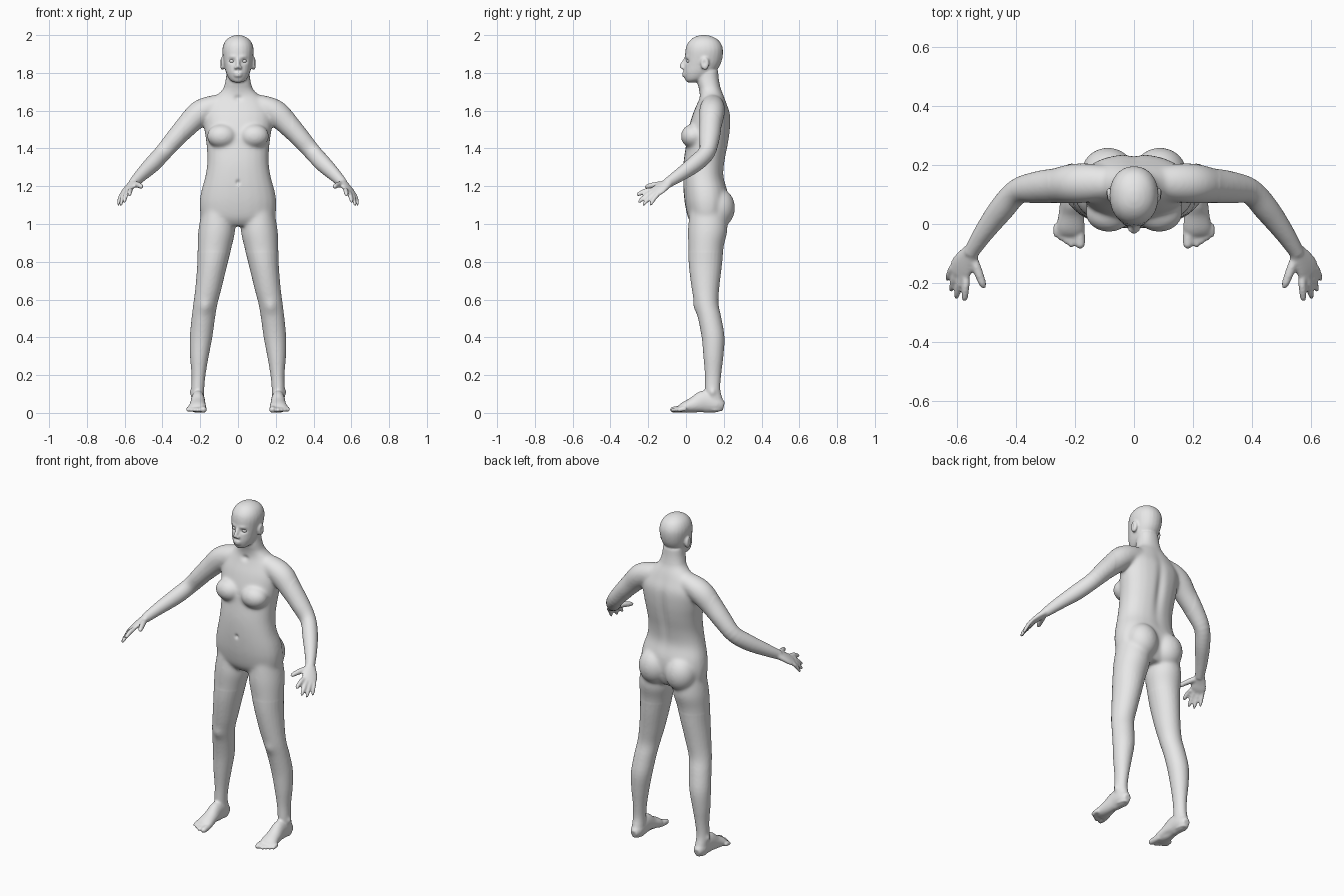
import bpy
import bmesh
from math import cos, sin, pi, exp
from mathutils import Vector, Matrix

cube = bpy.data.objects.get("Cube")
if cube:
    bpy.data.objects.remove(cube, do_unlink=True)

SIDES = 24
VOXEL = 0.006

skin = bpy.data.materials.new("skin_grey")
skin.use_nodes = True
skin.diffuse_color = (0.8, 0.8, 0.8, 1)
skin.node_tree.nodes["Principled BSDF"].inputs["Base Color"].default_value = skin.diffuse_color


def smooth_rows(rows, steps=4):
    """Catmull-Rom interpolation between the rows of a section table."""
    rows = [Vector(row) for row in rows]
    out = []
    for i in range(len(rows) - 1):
        before, a = rows[max(i - 1, 0)], rows[i]
        b, after = rows[i + 1], rows[min(i + 2, len(rows) - 1)]
        for s in range(steps):
            t = s / steps
            out.append(0.5 * (2 * a + (b - before) * t
                              + (2 * before - 5 * a + 4 * b - after) * t ** 2
                              + (3 * a - before - 3 * b + after) * t ** 3))
    return out + [rows[-1]]


def skin_rings(bm, rings, power=2.0):
    """Bridge rings given as (centre, side vector, depth vector)."""
    def bend(value):
        return abs(value) ** (2 / power) * (1 if value > 0 else -1)
    loops = []
    for centre, side, depth in rings:
        angles = [2 * pi * k / SIDES for k in range(SIDES)]
        loops.append([bm.verts.new(centre + side * bend(cos(a)) + depth * bend(sin(a)))
                      for a in angles])
    for low, high in zip(loops, loops[1:]):
        for k in range(SIDES):
            n = (k + 1) % SIDES
            bm.faces.new((low[k], low[n], high[n], high[k]))
    bm.faces.new(loops[0][::-1])
    bm.faces.new(loops[-1])


def stack(bm, rows, power=2.0):
    """Level sections: height, x from, x to, y front, y back."""
    rings = []
    for z, xa, xb, ya, yb in smooth_rows(rows):
        rings.append((Vector(((xa + xb) / 2, (ya + yb) / 2, z)),
                      Vector(((xb - xa) / 2, 0, 0)), Vector((0, (yb - ya) / 2, 0))))
    skin_rings(bm, rings, power)


def centred(rows):
    return [(z, -half, half, front, back) for z, half, front, back in rows]


def tube(bm, rows, side):
    """Sections across a path: x, y, z, side radius, depth radius."""
    rows = smooth_rows(rows)
    points = [Vector(row[:3]) for row in rows]
    rings = []
    for i, row in enumerate(rows):
        along = (points[min(i + 1, len(points) - 1)] - points[max(i - 1, 0)]).normalized()
        u = Vector(side)
        u = (u - along * u.dot(along)).normalized()
        rings.append((points[i], u * row[3], along.cross(u) * row[4]))
    skin_rings(bm, rings)


def digit(bm, base, tip, radius, lift=0.0):
    """Finger or toe with a slight arch and a rounded end."""
    base, tip = Vector(base), Vector(tip)
    rows = []
    for t, r in ((0, 1), (0.4, 1.05), (0.75, 0.95), (0.92, 0.75), (1, 0.35)):
        p = base.lerp(tip, t) + Vector((0, 0, lift * sin(pi * t)))
        rows.append((*p, radius * r, radius * r))
    tube(bm, rows, (1, 0, 0.3))


def ball(bm, centre, radii):
    matrix = Matrix.Translation(centre) @ Matrix.Diagonal((*radii, 1))
    bmesh.ops.create_uvsphere(bm, u_segments=24, v_segments=16, radius=1, matrix=matrix)


def finish(name, mesh):
    obj = bpy.data.objects.new(name, mesh)
    bpy.context.collection.objects.link(obj)
    mesh.materials.clear()
    mesh.materials.append(skin)
    mesh.polygons.foreach_set("use_smooth", [True] * len(mesh.polygons))
    return obj


bm = bmesh.new()

# Leg
stack(bm, [(1.08, .03, .19, .02, .21), (.97, .015, .21, .01, .22), (.88, .033, .214, .012, .2),
           (.78, .058, .216, .015, .19), (.66, .087, .226, .03, .176),
           (.58, .108, .236, .045, .172), (.5, .122, .246, .064, .188),
           (.4, .136, .255, .083, .204), (.3, .155, .254, .092, .198),
           (.2, .172, .246, .1, .186), (.12, .179, .247, .1, .182),
           (.05, .178, .246, .1, .2), (.01, .185, .24, .11, .195)])

# Foot and toes
tube(bm, [(.212, .2, .035, .02, .022), (.212, .165, .045, .035, .045), (.212, .1, .06, .037, .06),
          (.213, .04, .042, .042, .042), (.215, -.01, .029, .048, .029),
          (.219, -.035, .02, .044, .018)], (1, 0, 0))
digit(bm, (.188, .0, .022), (.181, -.084, .016), .018)
for i in range(4):
    x = .21 + .017 * i
    digit(bm, (x, .0, .02), (x + .003, -.08 + .012 * i, .012), .012, .004)

# Arm
tube(bm, [(.05, .14, 1.64, .05, .05), (.14, .14, 1.62, .06, .065), (.205, .137, 1.585, .068, .068),
          (.265, .13, 1.525, .06, .06), (.33, .124, 1.455, .052, .054),
          (.395, .11, 1.38, .046, .044), (.45, .05, 1.32, .045, .043),
          (.51, -.03, 1.262, .036, .034), (.555, -.1, 1.215, .027, .025)], (0, 0, 1))

# Palm, fingers and thumb
across = Vector((.74, .58, -.37)).normalized()
knuckles = Vector((.594, -.167, 1.169))
tube(bm, [(.545, -.085, 1.225, .026, .024), (.57, -.12, 1.2, .038, .019),
          (.586, -.148, 1.18, .044, .016), (.596, -.172, 1.167, .041, .011)], across)
tips = [(.575, -.262, 1.15), (.604, -.253, 1.112), (.622, -.228, 1.098), (.634, -.19, 1.098)]
for i, tip in enumerate(tips):
    digit(bm, knuckles + across * (-.034 + .0225 * i), tip, .0125 - .0006 * i, .006)
digit(bm, (.55, -.105, 1.212), (.508, -.218, 1.195), .015, .004)

# Breast, buttock, ear and nostril
ball(bm, (.085, .037, 1.465), (.08, .065, .064))
ball(bm, (.088, .172, 1.085), (.092, .088, .105))
ball(bm, (.083, .1, 1.85), (.014, .023, .035))
ball(bm, (.011, -.017, 1.828), (.01, .012, .009))

# Copy the side parts to the other half
copy = bmesh.ops.duplicate(bm, geom=bm.verts[:] + bm.edges[:] + bm.faces[:])["geom"]
bmesh.ops.scale(bm, vec=(-1, 1, 1), verts=[v for v in copy if isinstance(v, bmesh.types.BMVert)])

# Torso and neck
stack(bm, centred([(.99, .12, .04, .19), (1.03, .19, .012, .212), (1.1, .204, -.005, .225),
                   (1.17, .196, -.013, .222), (1.25, .174, -.016, .2), (1.33, .163, -.013, .206),
                   (1.42, .167, .0, .224), (1.5, .178, .012, .235), (1.58, .182, .035, .235),
                   (1.64, .155, .06, .215), (1.68, .115, .072, .2), (1.715, .08, .068, .185),
                   (1.76, .066, .058, .175), (1.81, .06, .06, .17)]), 2.25)

# Head
stack(bm, centred([(1.75, .022, .005, .05), (1.765, .045, -.005, .1), (1.8, .063, -.013, .15),
                   (1.84, .073, -.01, .18), (1.88, .08, -.006, .193), (1.92, .083, -.003, .196),
                   (1.95, .077, .005, .188), (1.975, .062, .024, .17), (1.992, .038, .05, .14),
                   (2, .012, .08, .11)]), 2.15)

# Nose and lips
tube(bm, [(0, .003, 1.885, .008, .008), (0, -.01, 1.86, .009, .01), (0, -.024, 1.836, .011, .012),
          (0, -.024, 1.825, .006, .006)], (1, 0, 0))
ball(bm, (0, -.012, 1.798), (.024, .009, .006))
ball(bm, (0, -.011, 1.785), (.021, .009, .007))

# Fuse every part into one skin
bmesh.ops.recalc_face_normals(bm, faces=bm.faces)
draft = bpy.data.meshes.new("body_parts")
bm.to_mesh(draft)
bm.free()
helper = bpy.data.objects.new("body_parts", draft)
bpy.context.collection.objects.link(helper)
remesh = helper.modifiers.new("Fuse", "REMESH")
remesh.mode = "VOXEL"
remesh.voxel_size = VOXEL
graph = bpy.context.evaluated_depsgraph_get()
mesh = bpy.data.meshes.new_from_object(helper.evaluated_get(graph))
bpy.data.objects.remove(helper, do_unlink=True)
bpy.data.meshes.remove(draft)

# Soften the skin, most of all where limbs meet the trunk
bm = bmesh.new()
bm.from_mesh(mesh)
trunk = [v for v in bm.verts if .85 < v.co.z < 1.73 and abs(v.co.x) < .29]
for verts, rounds in ((bm.verts[:], 3), (trunk, 18)):
    for _ in range(rounds):
        bmesh.ops.smooth_vert(bm, verts=verts, factor=0.5, use_axis_x=True,
                              use_axis_y=True, use_axis_z=True)

# Sculpted dents and bumps: centre, reach, push
strokes = {
    "eye_socket": ((.032, .0, 1.862), (.017, .03, .011), (0, .012, 0)),
    "brow": ((.03, .0, 1.886), (.02, .02, .008), (0, -.004, 0)),
    "ear_bowl": ((.1, .096, 1.853), (.012, .012, .018), (-.008, 0, 0)),
    "spine": ((0, .235, 1.42), (.025, .06, .17), (0, -.012, 0)),
    "navel": ((0, -.015, 1.22), (.01, .02, .012), (0, .01, 0)),
    "collar_notch": ((0, .06, 1.665), (.02, .03, .015), (0, .01, 0)),
    "kneecap": ((.172, .05, .56), (.03, .03, .035), (0, -.008, 0)),
    "ankle": ((.25, .14, .11), (.015, .018, .018), (.008, 0, 0)),
    "foot_arch": ((.17, .06, .0), (.025, .04, .02), (.008, 0, .01)),
}
for centre, reach, push in strokes.values():
    push = Vector(push)
    for v in bm.verts:
        if abs(v.co.z - centre[2]) > 3 * reach[2]:
            continue
        x = abs(v.co.x) if centre[0] else v.co.x
        spot = (x, v.co.y, v.co.z)
        weight = exp(-sum(((s - c) / r) ** 2 for s, c, r in zip(spot, centre, reach)))
        mirror = -1 if v.co.x < 0 and centre[0] else 1
        v.co += Vector((push.x * mirror, push.y, push.z)) * weight
for v in bm.verts:
    v.co.z = max(v.co.z, 0)
bm.to_mesh(mesh)
bm.free()
mesh.name = "body"
finish("body", mesh)

# Eyes
for name, sign in (("left_eye", 1), ("right_eye", -1)):
    bm = bmesh.new()
    ball(bm, (sign * .032, .017, 1.862), (.015, .014, .01))
    eye = bpy.data.meshes.new(name)
    bm.to_mesh(eye)
    bm.free()
    finish(name, eye)
